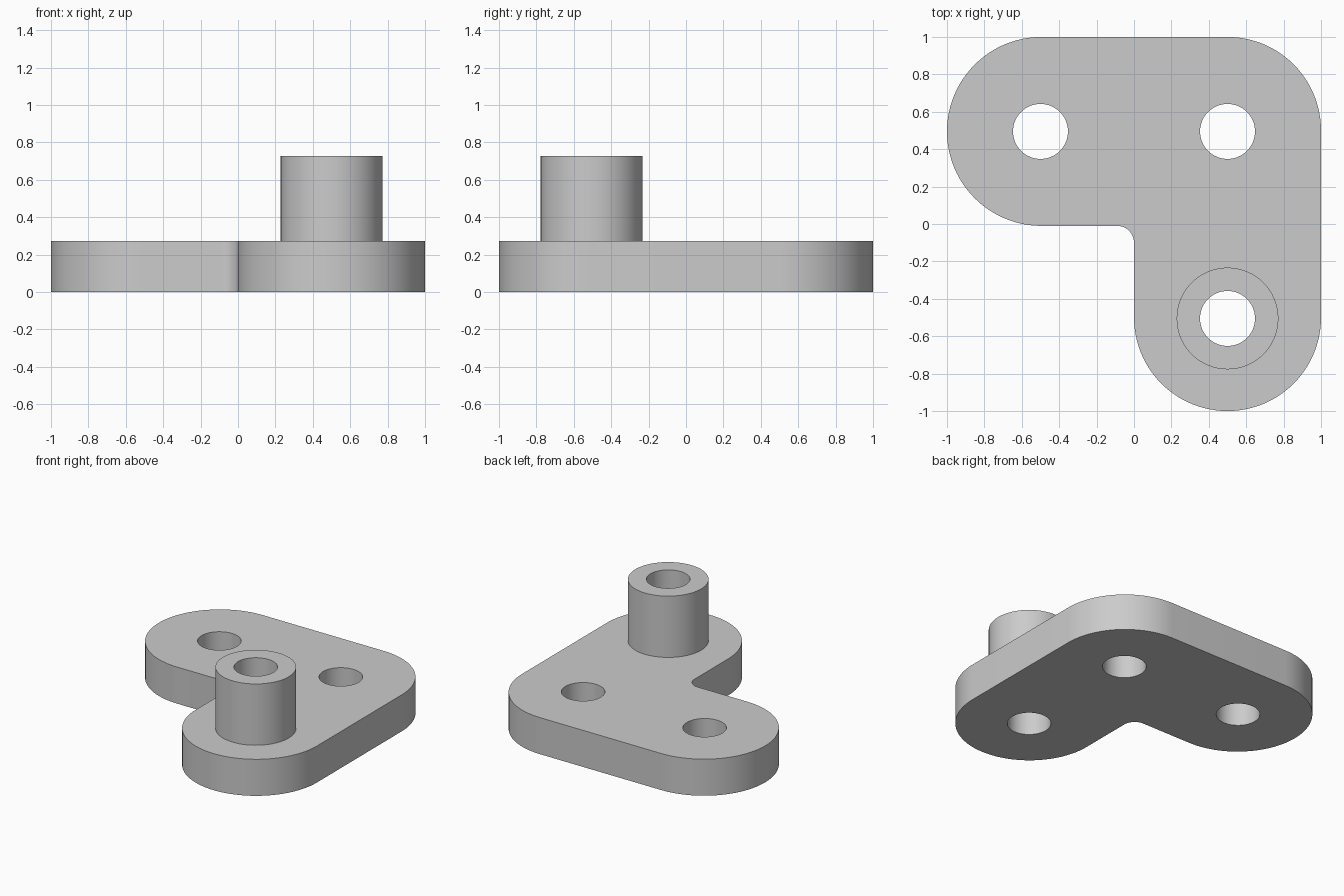
import bpy
import bmesh
from math import cos, sin, radians

default_cube = bpy.data.objects.get("Cube")
if default_cube:
    bpy.data.objects.remove(default_cube, do_unlink=True)

PLATE_TOP, BOSS_TOP = 0.272, 0.728
HOLE_RADIUS, BOSS_RADIUS = 0.147, 0.272
LEFT_HOLE, CORNER_HOLE, BOSS_CENTRE = (-0.5, 0.495), (0.5, 0.495), (0.5, -0.505)

grey = bpy.data.materials.new("plain grey")
grey.use_nodes = True
grey.diffuse_color = (0.6, 0.6, 0.6, 1)
grey.node_tree.nodes["Principled BSDF"].inputs["Base Color"].default_value = grey.diffuse_color


def arc(centre, radius, start, end, steps=24):
    """Points along an arc, angles in degrees."""
    angles = [radians(start + (end - start) * i / steps) for i in range(steps + 1)]
    return [(centre[0] + radius * cos(a), centre[1] + radius * sin(a)) for a in angles]


def circle(centre, radius):
    return arc(centre, radius, 0, 360, 64)[:-1]


def extrude_loops(name, loops, bottom, top):
    """Solid from an outer outline and hole outlines."""
    curve = bpy.data.curves.new(name, "CURVE")
    curve.dimensions = "2D"
    curve.fill_mode = "BOTH"
    curve.extrude = (top - bottom) / 2
    for loop in loops:
        spline = curve.splines.new("POLY")
        spline.points.add(len(loop) - 1)
        for point, (x, y) in zip(spline.points, loop):
            point.co = (x, y, 0, 1)
        spline.use_cyclic_u = True
    helper = bpy.data.objects.new(name + " outline", curve)
    bpy.context.collection.objects.link(helper)
    bpy.context.view_layer.update()
    mesh = bpy.data.meshes.new_from_object(
        helper.evaluated_get(bpy.context.evaluated_depsgraph_get()))
    bpy.data.objects.remove(helper, do_unlink=True)
    bpy.data.curves.remove(curve)

    # Join the caps to the walls and stand the part at its height
    bm = bmesh.new()
    bm.from_mesh(mesh)
    bmesh.ops.remove_doubles(bm, verts=bm.verts, dist=0.0001)
    bmesh.ops.translate(bm, verts=bm.verts, vec=(0, 0, (bottom + top) / 2))
    bmesh.ops.recalc_face_normals(bm, faces=bm.faces)
    bm.to_mesh(mesh)
    bm.free()
    mesh.materials.clear()
    mesh.materials.append(grey)
    part = bpy.data.objects.new(name, mesh)
    bpy.context.collection.objects.link(part)
    bpy.ops.object.select_all(action="DESELECT")
    part.select_set(True)
    bpy.context.view_layer.objects.active = part
    bpy.ops.object.shade_smooth_by_angle(angle=radians(30))
    return part


# L-shaped plate: rounded ends, rounded outer corner and small inner fillet
outline = (arc((0.5, 0.5), 0.5, 0, 90)
           + arc((-0.495, 0.495), 0.505, 90, 270, 48)
           + arc((-0.09, -0.1), 0.09, 90, 0, 12)
           + arc((0.5, -0.5), 0.5, 180, 360, 48))
holes = [circle(c, HOLE_RADIUS) for c in (LEFT_HOLE, CORNER_HOLE, BOSS_CENTRE)]
extrude_loops("bracket_plate", [outline] + holes, 0, PLATE_TOP)

# Hollow boss around the front hole
extrude_loops("hollow_boss",
              [circle(BOSS_CENTRE, BOSS_RADIUS), circle(BOSS_CENTRE, HOLE_RADIUS)],
              PLATE_TOP, BOSS_TOP)
